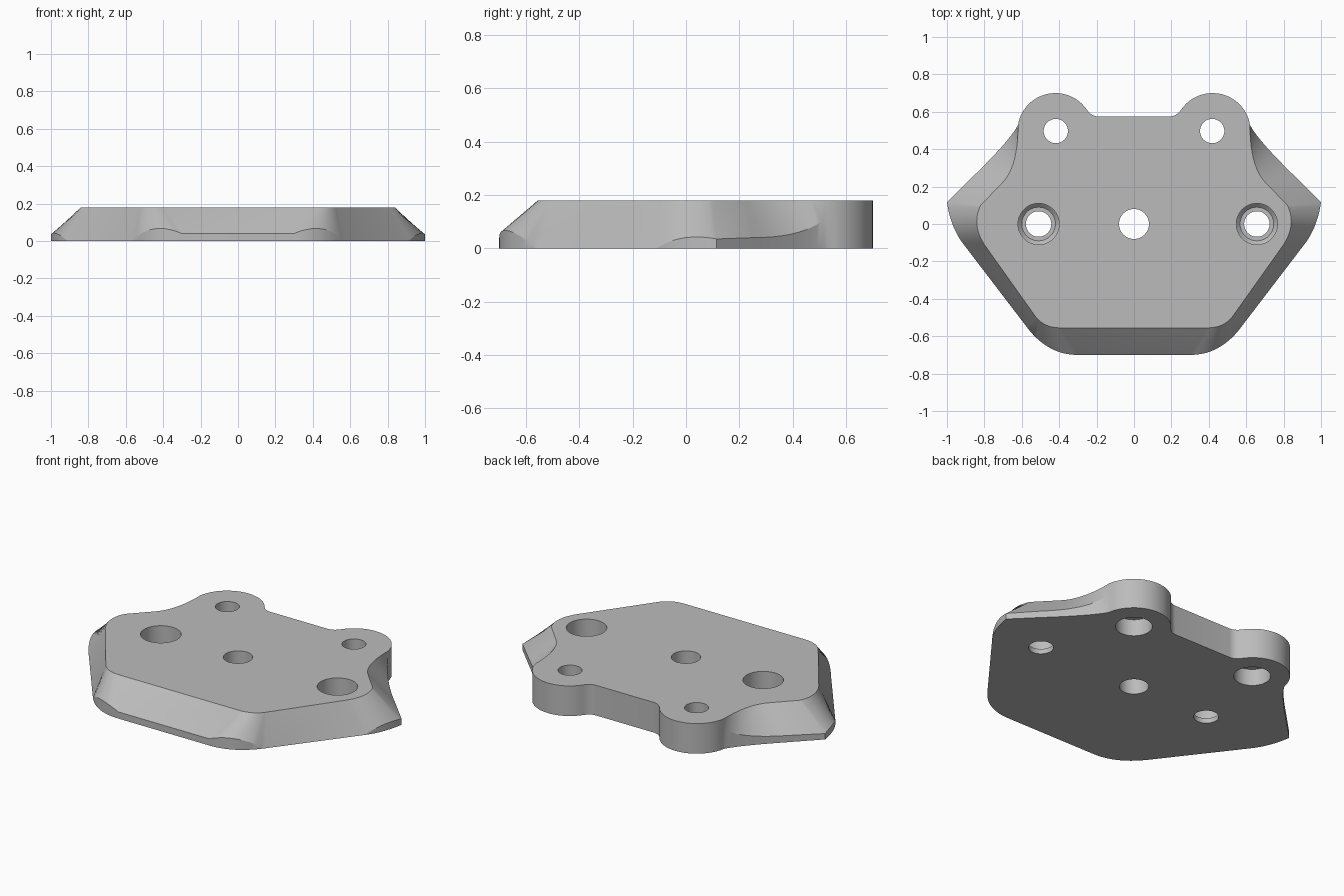
import bpy, bmesh, math

HEIGHT = 0.18

cube = bpy.data.objects.get("Cube")
if cube:
    bpy.data.objects.remove(cube, do_unlink=True)

grey = bpy.data.materials.new("light_grey")
grey.use_nodes = True
color = (0.5, 0.5, 0.5, 1)
grey.diffuse_color = color
grey.node_tree.nodes["Principled BSDF"].inputs["Base Color"].default_value = color


def bend(a, b, c, steps=14):
    """Quadratic curve through stations of any dimension."""
    result = []
    for i in range(steps + 1):
        t = i / steps
        result.append(tuple((1 - t) ** 2 * p + 2 * t * (1 - t) * q + t * t * r
                            for p, q, r in zip(a, b, c)))
    return result


def make_object(name, bm):
    bmesh.ops.recalc_face_normals(bm, faces=bm.faces)
    mesh = bpy.data.meshes.new(name)
    bm.to_mesh(mesh)
    bm.free()
    mesh.materials.append(grey)
    obj = bpy.data.objects.new(name, mesh)
    bpy.context.collection.objects.link(obj)
    return obj


def upright(x, y):
    return (x, y, 0.12, x, y)


# Half outline stations: foot x, foot y, lip height, top x, top y
half = bend((0.30, -0.70, 0.04, 0.395, -0.555),
            (0.46, -0.70, 0.11, 0.484, -0.555),
            (0.57, -0.555, 0, 0.53, -0.49))
half += bend((0.91, -0.11, 0, 0.80, -0.11),
             (0.98, -0.02, 0.06, 0.87, 0),
             (1, 0.115, 0.035, 0.82, 0.10))
half += bend((0.86, 0.255, 0.04, 0.70, 0.225),
             (0.66, 0.45, 0.04, 0.62, 0.31),
             upright(0.62, 0.53))

# Rounded rear lobe and its inner fillet
for i in range(1, 25):
    a = math.radians(9.5 + 135.5 * i / 24)
    half.append(upright(0.42 + 0.203 * math.cos(a), 0.497 + 0.203 * math.sin(a)))
half += bend(half[-1], upright(0.228, 0.575), upright(0.19, 0.575), 6)[1:]
outline = half + [(-s[0], s[1], s[2], -s[3], s[4]) for s in reversed(half)]

# Plate body: foot, lip and top rings joined together
bm = bmesh.new()
rings = [[bm.verts.new((s[0], s[1], 0)) for s in outline],
         [bm.verts.new((s[0], s[1], s[2])) for s in outline],
         [bm.verts.new((s[3], s[4], HEIGHT)) for s in outline]]
for low, high in zip(rings, rings[1:]):
    for i in range(len(outline)):
        j = (i + 1) % len(outline)
        bm.faces.new((low[i], low[j], high[j], high[i]))
bm.faces.new(list(reversed(rings[0])))
bm.faces.new(rings[2])
bmesh.ops.remove_doubles(bm, verts=bm.verts, dist=0.0005)
plate = make_object("mounting_plate", bm)


def lathe(bm, x, y, profile, sides=48):
    """Solid of revolution from (radius, z) pairs, bottom to top."""
    loops = []
    for r, z in profile:
        loops.append([bm.verts.new((x + r * math.cos(2 * math.pi * k / sides),
                                    y + r * math.sin(2 * math.pi * k / sides), z))
                      for k in range(sides)])
    for low, high in zip(loops, loops[1:]):
        for k in range(sides):
            n = (k + 1) % sides
            bm.faces.new((low[k], low[n], high[n], high[k]))
    bm.faces.new(list(reversed(loops[0])))
    bm.faces.new(loops[-1])


# Holes: plain centre, recessed sides, rear pair recessed from below
bm = bmesh.new()
under, over = -0.1, HEIGHT + 0.1
lathe(bm, 0, 0, [(0.08, under), (0.08, over)])
for x in (-0.51, 0.657):
    lathe(bm, x, 0, [(0.068, under), (0.068, 0.03), (0.09, 0.03),
                     (0.11, 0.05), (0.11, over)])
for x in (-0.418, 0.418):
    lathe(bm, x, 0.497, [(0.1, under), (0.1, 0.1), (0.065, 0.1), (0.065, over)])
cutter = make_object("hole_cutter", bm)
cutter.hide_render = True

cut = plate.modifiers.new("holes", "BOOLEAN")
cut.operation = "DIFFERENCE"
cut.solver = "EXACT"
cut.object = cutter
bpy.ops.object.select_all(action="DESELECT")
plate.select_set(True)
bpy.context.view_layer.objects.active = plate
bpy.ops.object.modifier_apply(modifier=cut.name)
bpy.data.objects.remove(cutter, do_unlink=True)
bpy.ops.object.shade_smooth_by_angle(angle=math.radians(25))
